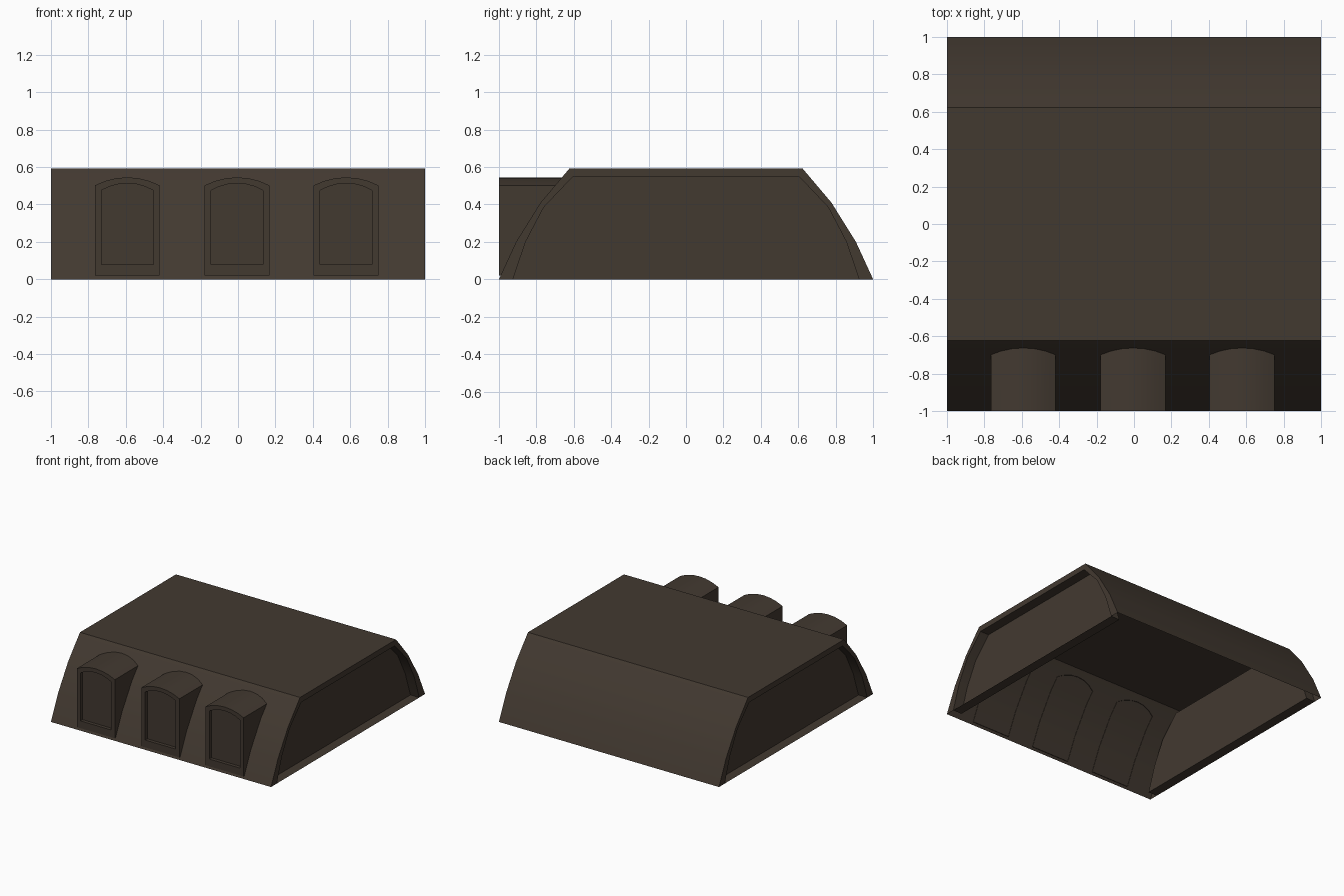
import bpy, bmesh, math

if "Cube" in bpy.data.objects:
    bpy.data.objects.remove(bpy.data.objects["Cube"])

brown = bpy.data.materials.new("dark brown")
brown.diffuse_color = (0.055, 0.041, 0.030, 1)
brown.use_nodes = True
brown.node_tree.nodes["Principled BSDF"].inputs["Base Color"].default_value = brown.diffuse_color


def finish(bm, name):
    bmesh.ops.recalc_face_normals(bm, faces=bm.faces)
    me = bpy.data.meshes.new(name)
    bm.to_mesh(me)
    bm.free()
    ob = bpy.data.objects.new(name, me)
    me.materials.append(brown)
    bpy.context.collection.objects.link(ob)
    bpy.ops.object.select_all(action='DESELECT')
    ob.select_set(True)
    bpy.context.view_layer.objects.active = ob
    bpy.ops.object.shade_smooth_by_angle(angle=math.radians(30))
    return ob


def loop(bm, pts):
    return [bm.verts.new(p) for p in pts]


def bridge(bm, a, b, closed):
    n = len(a)
    for i in range(n if closed else n - 1):
        j = (i + 1) % n
        bm.faces.new((a[i], a[j], b[j], b[i]))


def both_sides(half):
    return half + [(-y, z) for y, z in reversed(half)]


# Mansard roof: open-bottomed shell with recessed end walls
outer = both_sides([(-1, 0), (-0.908, 0.2), (-0.777, 0.41), (-0.623, 0.592)])
inner = both_sides([(-0.925, 0), (-0.857, 0.2), (-0.76, 0.385), (-0.607, 0.546)])
RECESS = 0.08
bm = bmesh.new()
ends = []
for s in (-1, 1):
    edge = loop(bm, [(s, y, z) for y, z in outer])
    lip = loop(bm, [(s, y, z) for y, z in inner])
    wall = loop(bm, [(s * (1 - RECESS), y, z) for y, z in inner])
    bridge(bm, edge, lip, False)
    bridge(bm, lip, wall, True)
    bm.faces.new(wall)
    ends.append(edge)
bridge(bm, ends[0], ends[1], False)
finish(bm, "mansard_roof")


# Arched outline in the xz plane
def arch(cx, half, bottom, spring, top, segs=6):
    rise = top - spring
    r = (half * half + rise * rise) / (2 * rise)
    a = math.asin(half / r)
    pts = [(cx - half, bottom), (cx + half, bottom)]
    for i in range(segs + 1):
        t = a - 2 * a * i / segs
        pts.append((cx + r * math.sin(t), top - r + r * math.cos(t)))
    return pts


# Roof surface depth at a given height, just inside the front slope
def slope_y(z):
    for (y0, z0), (y1, z1) in zip(outer[:3], outer[1:4]):
        if z <= z1:
            return y0 + (y1 - y0) * (z - z0) / (z1 - z0) + 0.004
    return outer[3][0]


# Dormers: arched box running back to the slope, with a sunken window panel
for name, cx in (("left", -0.592), ("middle", -0.005), ("right", 0.578)):
    big = arch(cx, 0.173, 0.02, 0.502, 0.545)
    small = arch(cx, 0.139, 0.08, 0.475, 0.513)
    bm = bmesh.new()
    # cheek loops follow the bends of the roof slope
    stops = [0.2, 0.41]
    pts = big[:2] + [(cx + 0.173, z) for z in stops] + big[2:] + \
        [(cx - 0.173, z) for z in reversed(stops)]
    inn = small[:2] + [(cx + 0.139, z) for z in stops] + small[2:] + \
        [(cx - 0.139, z) for z in reversed(stops)]
    back = loop(bm, [(x, slope_y(z), z) for x, z in pts])
    front = loop(bm, [(x, -1, z) for x, z in pts])
    frame = loop(bm, [(x, -1, z) for x, z in inn])
    pane = loop(bm, [(x, -0.972, z) for x, z in inn])
    bridge(bm, back, front, True)
    bridge(bm, front, frame, True)
    bridge(bm, frame, pane, True)
    bm.faces.new(pane)
    finish(bm, name + "_dormer")
